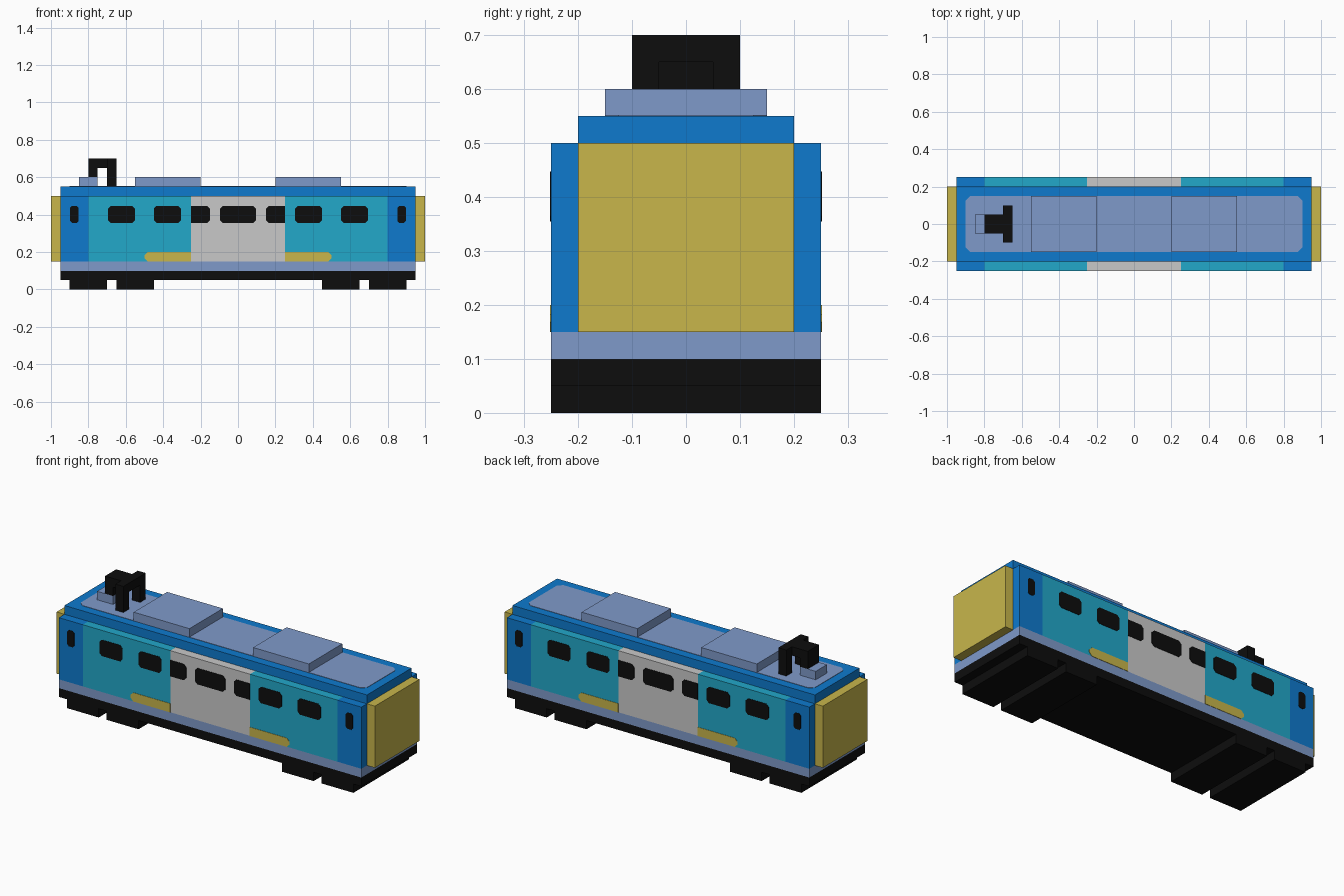
import bpy, bmesh
from mathutils import Vector

if "Cube" in bpy.data.objects:
    bpy.data.objects.remove(bpy.data.objects["Cube"])


def material(name, r, g, b):
    def lin(c):
        c /= 255
        return c / 12.92 if c <= 0.04045 else ((c + 0.055) / 1.055) ** 2.4
    m = bpy.data.materials.new(name)
    m.diffuse_color = (lin(r), lin(g), lin(b), 1)
    m.use_nodes = True
    m.node_tree.nodes["Principled BSDF"].inputs["Base Color"].default_value = m.diffuse_color
    return m


BLACK = material("black", 13, 13, 13)
SLATE = material("slate_blue", 127, 154, 202)
BLUE = material("blue", 14, 122, 206)
TEAL = material("teal", 34, 168, 202)
GREY = material("light_grey", 201, 201, 201)
YELLOW = material("yellow", 200, 182, 75)


def finish(name, bm, mats):
    bmesh.ops.recalc_face_normals(bm, faces=bm.faces)
    me = bpy.data.meshes.new(name)
    bm.to_mesh(me)
    bm.free()
    for m in mats:
        me.materials.append(m)
    ob = bpy.data.objects.new(name, me)
    bpy.context.collection.objects.link(ob)
    return ob


def prism(bm, points, offset):
    """Extrude a closed outline along an offset vector."""
    f = bm.faces.new([bm.verts.new(p) for p in points])
    ext = bmesh.ops.extrude_face_region(bm, geom=[f], use_keep_orig=True)
    verts = [v for v in ext["geom"] if isinstance(v, bmesh.types.BMVert)]
    bmesh.ops.translate(bm, verts=verts, vec=Vector(offset))


def box(name, x, y, z, mat):
    bm = bmesh.new()
    prism(bm, [(x[0], y[0], z[0]), (x[1], y[0], z[0]),
               (x[1], y[1], z[0]), (x[0], y[1], z[0])], (0, 0, z[1] - z[0]))
    return finish(name, bm, [mat])


def outline(u0, u1, v0, v1, left, right):
    """Rectangle with clipped corners on the left and/or right."""
    pts = []
    for u, v, c, su, sv in ((u0, v0, left, 1, 1), (u1, v0, right, -1, 1),
                            (u1, v1, right, -1, -1), (u0, v1, left, 1, -1)):
        if not c:
            pts.append((u, v))
            continue
        pair = [(u, v + sv * c), (u + su * c, v)]
        pts += pair if su == sv else pair[::-1]
    return pts


# Hull: stepped cross-section, sliced into colour bands
bm = bmesh.new()
half = [(0.25, 0.05), (0.25, 0.5), (0.2, 0.5), (0.2, 0.55)]
section = half + [(-y, z) for y, z in reversed(half)]
prism(bm, [(-0.95, y, z) for y, z in section], (1.9, 0, 0))
cuts = [((x, 0, 0), (1, 0, 0)) for x in (-0.8, -0.25, 0.25, 0.8)]
cuts += [((0, 0, z), (0, 0, 1)) for z in (0.1, 0.15, 0.5)]
for co, no in cuts:
    bmesh.ops.bisect_plane(bm, geom=bm.verts[:] + bm.edges[:] + bm.faces[:],
                           plane_co=co, plane_no=no, dist=1e-5)
for f in bm.faces:
    c = f.calc_center_median()
    ax = abs(c.x)
    if c.z < 0.1:
        f.material_index = 0
    elif c.z < 0.15:
        f.material_index = 1
    elif c.z > 0.505 or ax > 0.8:
        f.material_index = 2
    else:
        f.material_index = 3 if ax > 0.25 else 4
finish("carriage_body", bm, [BLACK, SLATE, BLUE, TEAL, GREY])

# End gangways and underfloor wheel blocks
for s, side in ((-1, "left"), (1, "right")):
    box(side + "_gangway", sorted((s * 0.95, s)), (-0.2, 0.2), (0.15, 0.5), YELLOW)
    for a, b, part in ((0.45, 0.65, "inner"), (0.7, 0.9, "outer")):
        box(f"{side}_{part}_wheel_block", sorted((s * a, s * b)),
            (-0.25, 0.25), (0, 0.05), BLACK)
    box(side + "_roof_unit", sorted((s * 0.2, s * 0.55)),
        (-0.15, 0.15), (0.55, 0.6), SLATE)

# Painted roof panel
bm = bmesh.new()
prism(bm, [(u, v, 0.549) for u, v in outline(-0.9, 0.9, -0.15, 0.15, 0.025, 0.025)],
      (0, 0, 0.003))
finish("roof_panel", bm, [SLATE])

# Side windows and yellow trim on both flanks (right half, mirrored in x)
windows = [(0.15, 0.25, 0.015, 0), (0.305, 0.45, 0.015, 0.015),
           (0.55, 0.695, 0.015, 0.015), (0.853, 0.897, 0.01, 0.01)]
for y, flank in ((-0.249, "front"), (0.249, "back")):
    off = (0, 0.003 if y > 0 else -0.003, 0)
    win, trim = bmesh.new(), bmesh.new()
    prism(win, [(u, y, v) for u, v in outline(-0.095, 0.095, 0.355, 0.447, 0.015, 0.015)], off)
    for s in (-1, 1):
        for a, b, l, r in windows:
            prism(win, [(s * u, y, v) for u, v in outline(a, b, 0.355, 0.447, l, r)], off)
        prism(trim, [(s * u, y, v) for u, v in outline(0.25, 0.5, 0.15, 0.2, 0, 0.018)], off)
    finish(flank + "_windows", win, [BLACK])
    finish(flank + "_trim", trim, [YELLOW])

# Current collector on the roof
box("collector_base", (-0.85, -0.75), (-0.05, 0.05), (0.55, 0.6), SLATE)
box("collector_rear_leg", (-0.8, -0.75), (-0.05, 0.05), (0.6, 0.65), BLACK)
box("collector_arm", (-0.8, -0.7), (-0.05, 0.05), (0.65, 0.7), BLACK)
box("collector_crossbar", (-0.7, -0.65), (-0.1, 0.1), (0.65, 0.7), BLACK)
for s, side in ((-1, "front"), (1, "back")):
    box(f"collector_{side}_leg", (-0.7, -0.65), sorted((s * 0.05, s * 0.1)),
        (0.55, 0.65), BLACK)
